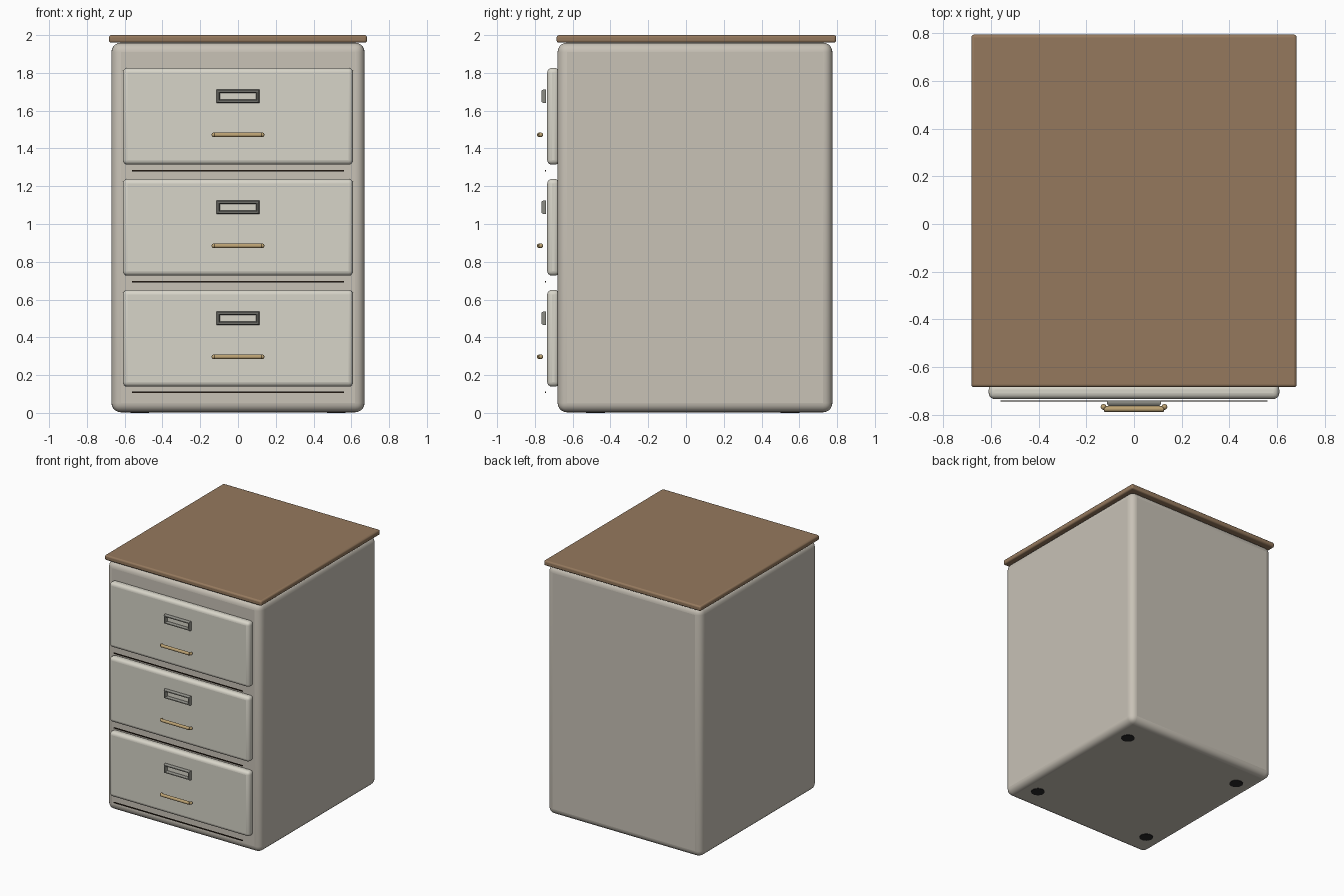
import bpy, math
from mathutils import Vector

if "Cube" in bpy.data.objects:
    bpy.data.objects.remove(bpy.data.objects["Cube"])


def material(name, rgb):
    m = bpy.data.materials.new(name)
    m.diffuse_color = (*rgb, 1)
    m.use_nodes = True
    m.node_tree.nodes["Principled BSDF"].inputs["Base Color"].default_value = m.diffuse_color
    return m


BODY = material("cream_metal", (0.58, 0.54, 0.47))
FRONT = material("pale_metal", (0.68, 0.66, 0.58))
WOOD = material("brown_wood", (0.30, 0.19, 0.11))
BRASS = material("brass", (0.50, 0.36, 0.17))
STEEL = material("grey_steel", (0.27, 0.27, 0.24))
DARK = material("shadow_brown", (0.04, 0.025, 0.015))
RUBBER = material("black_rubber", (0.02, 0.02, 0.02))


def finish(o, name, mat, bevel=0, segments=3):
    o.name = name
    o.data.materials.append(mat)
    if bevel:
        b = o.modifiers.new("bevel", 'BEVEL')
        b.width, b.segments = bevel, segments
    bpy.ops.object.shade_smooth_by_angle(angle=math.radians(35))
    return o


def box(name, lo, hi, mat, bevel=0, segments=3):
    lo, hi = Vector(lo), Vector(hi)
    bpy.ops.mesh.primitive_cube_add(size=1, location=(lo + hi) / 2)
    o = bpy.context.object
    o.scale = hi - lo
    bpy.ops.object.transform_apply(location=False, rotation=False, scale=True)
    return finish(o, name, mat, bevel, segments)


def cylinder(name, loc, r, depth, mat, rot=(0, 0, 0), bevel=0):
    bpy.ops.mesh.primitive_cylinder_add(vertices=24, radius=r, depth=depth,
                                        location=loc, rotation=rot)
    return finish(bpy.context.object, name, mat, bevel, 2)


def label_frame(name, z, mat):
    # Rectangular rings: back outer, mid outer, front outer, front inner, back inner
    rings = [(0.113, 0.036, -0.742), (0.113, 0.036, -0.754), (0.107, 0.030, -0.765),
             (0.100, 0.023, -0.765), (0.094, 0.018, -0.756), (0.094, 0.018, -0.742)]
    verts = [(sx * w, y, z + sz * h) for w, h, y in rings
             for sx, sz in ((-1, -1), (1, -1), (1, 1), (-1, 1))]
    n = len(rings)
    faces = [(r * 4 + i, r * 4 + (i + 1) % 4, (r + 1) % n * 4 + (i + 1) % 4, (r + 1) % n * 4 + i)
             for r in range(n) for i in range(4)]
    me = bpy.data.meshes.new(name)
    me.from_pydata(verts, [], [f[::-1] for f in faces])
    me.materials.append(mat)
    o = bpy.data.objects.new(name, me)
    bpy.context.collection.objects.link(o)
    bpy.context.view_layer.objects.active = o
    bpy.ops.object.mode_set(mode='EDIT')
    bpy.ops.mesh.select_all(action='SELECT')
    bpy.ops.mesh.normals_make_consistent(inside=False)
    bpy.ops.object.mode_set(mode='OBJECT')


# Cabinet shell and wooden top
box("cabinet_body", (-0.67, -0.68, 0.003), (0.67, 0.775, 1.96), BODY, 0.05, 5)
box("wooden_top", (-0.683, -0.685, 1.96), (0.683, 0.795, 2.0), WOOD, 0.012, 3)

# Three identical drawers, bottom to top
for i, level in enumerate(("bottom", "middle", "top")):
    z = 0.395 + 0.5875 * i
    box(level + "_drawer_front", (-0.61, -0.735, z - 0.256), (0.61, -0.67, z + 0.256), FRONT, 0.025, 4)
    box(level + "_drawer_gap", (-0.56, -0.746, z - 0.291), (0.56, -0.740, z - 0.283), DARK)
    label_frame(level + "_label_frame", z + 0.106, STEEL)
    hz = z - 0.098
    cylinder(level + "_handle_bar", (0, -0.777, hz), 0.012, 0.25, BRASS, (0, math.pi / 2, 0), 0.003)
    for side, x in (("left", -0.128), ("right", 0.128)):
        bpy.ops.mesh.primitive_uv_sphere_add(segments=20, ring_count=12, radius=0.012,
                                             location=(x, -0.768, hz))
        finish(bpy.context.object, f"{level}_handle_end_{side}", BRASS)

# Small rubber feet just showing below the body
for x in (-0.52, 0.52):
    for y in (-0.48, 0.55):
        cylinder("foot", (x, y, 0.02), 0.05, 0.04, RUBBER)
